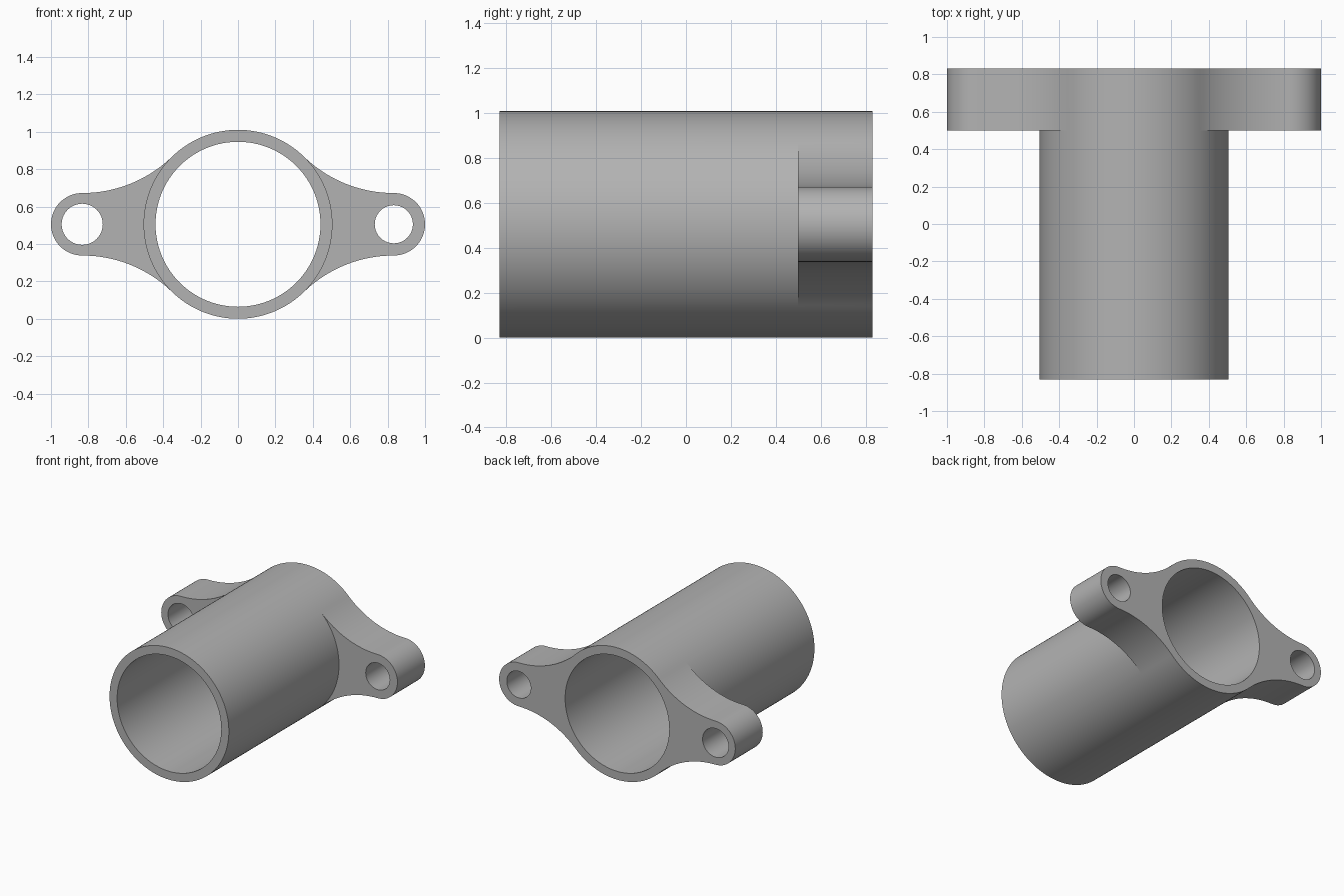
import bpy, bmesh
from math import sin, cos, pi, atan2

cube = bpy.data.objects.get("Cube")
if cube:
    bpy.data.objects.remove(cube, do_unlink=True)

# Main sizes
TUBE_R, BORE_R, AXIS_Z = 0.505, 0.441, 0.505
LUG_X, LUG_R = 0.833, 0.167
FRONT, STEP, BACK = -0.832, 0.5, 0.832
HOLE_R = {1: 0.102, -1: 0.11}

# Concave fillet tangent to both the tube and the lug end
FILLET_R = (LUG_X**2 + LUG_R**2 - TUBE_R**2) / (2 * (TUBE_R - LUG_R))
FILLET_Z = LUG_R + FILLET_R
TANGENT = atan2(FILLET_Z, LUG_X)


def arc(cx, cz, r, start, end, n):
    return [(cx + r * cos(start + (end - start) * i / n),
             cz + r * sin(start + (end - start) * i / n)) for i in range(n + 1)]


def circle(cx, r, n):
    return arc(cx, 0, r, 0, 2 * pi, n)[:-1]


def turned(points):
    return [(-x, -z) for x, z in points]


bm = bmesh.new()


def row(points, y):
    return [bm.verts.new((x, y, z + AXIS_Z)) for x, z in points]


def wall(points, y0, y1, closed=False):
    a, b = row(points, y0), row(points, y1)
    for i in range(len(a) if closed else len(a) - 1):
        j = (i + 1) % len(a)
        bm.faces.new((a[i], a[j], b[j], b[i]))


def cap(loops, y):
    edges = []
    for loop in loops:
        v = row(loop, y)
        edges += [bm.edges.new((v[i - 1], v[i])) for i in range(len(v))]
    bmesh.ops.triangle_fill(bm, edges=edges, use_beauty=True, normal=(0, -1, 0))


# Profiles: tube arcs beside and between the lugs, and the lug outline
side = arc(0, 0, TUBE_R, -TANGENT, TANGENT, 32)
top = arc(0, 0, TUBE_R, TANGENT, pi - TANGENT, 32)
lug = (arc(LUG_X, -FILLET_Z, FILLET_R, pi - TANGENT, pi / 2, 20)[:-1]
       + arc(LUG_X, 0, LUG_R, -pi / 2, pi / 2, 32)
       + arc(LUG_X, FILLET_Z, FILLET_R, -pi / 2, TANGENT - pi, 20)[1:])
tube = side[:-1] + top[:-1] + turned(side)[:-1] + turned(top)[:-1]
flange = lug[:-1] + top[:-1] + turned(lug)[:-1] + turned(top)[:-1]
bore = circle(0, BORE_R, 96)
holes = {s: circle(s * LUG_X, r, 40) for s, r in HOLE_R.items()}

# Tube wall, bore and end faces
wall(tube, FRONT, STEP, True)
wall(flange, STEP, BACK, True)
wall(bore, FRONT, BACK, True)
cap([tube, bore], FRONT)
cap([flange, bore, holes[1], holes[-1]], BACK)

# Lug front faces and bolt holes
for s, hole in holes.items():
    outline = lug + side[-2:0:-1]
    cap([outline if s > 0 else turned(outline), hole], STEP)
    wall(hole, STEP, BACK, True)

bmesh.ops.remove_doubles(bm, verts=bm.verts[:], dist=0.00001)
bmesh.ops.recalc_face_normals(bm, faces=bm.faces[:])
mesh = bpy.data.meshes.new("flanged_tube")
bm.to_mesh(mesh)
bm.free()

# Plain grey material
grey = bpy.data.materials.new("plain_grey")
grey.use_nodes = True
colour = (0.45, 0.45, 0.45, 1)
grey.diffuse_color = colour
grey.node_tree.nodes["Principled BSDF"].inputs["Base Color"].default_value = colour
mesh.materials.append(grey)

obj = bpy.data.objects.new("flanged_tube", mesh)
bpy.context.collection.objects.link(obj)
bpy.ops.object.select_all(action='DESELECT')
obj.select_set(True)
bpy.context.view_layer.objects.active = obj
bpy.ops.object.shade_smooth_by_angle(angle=pi / 6)
